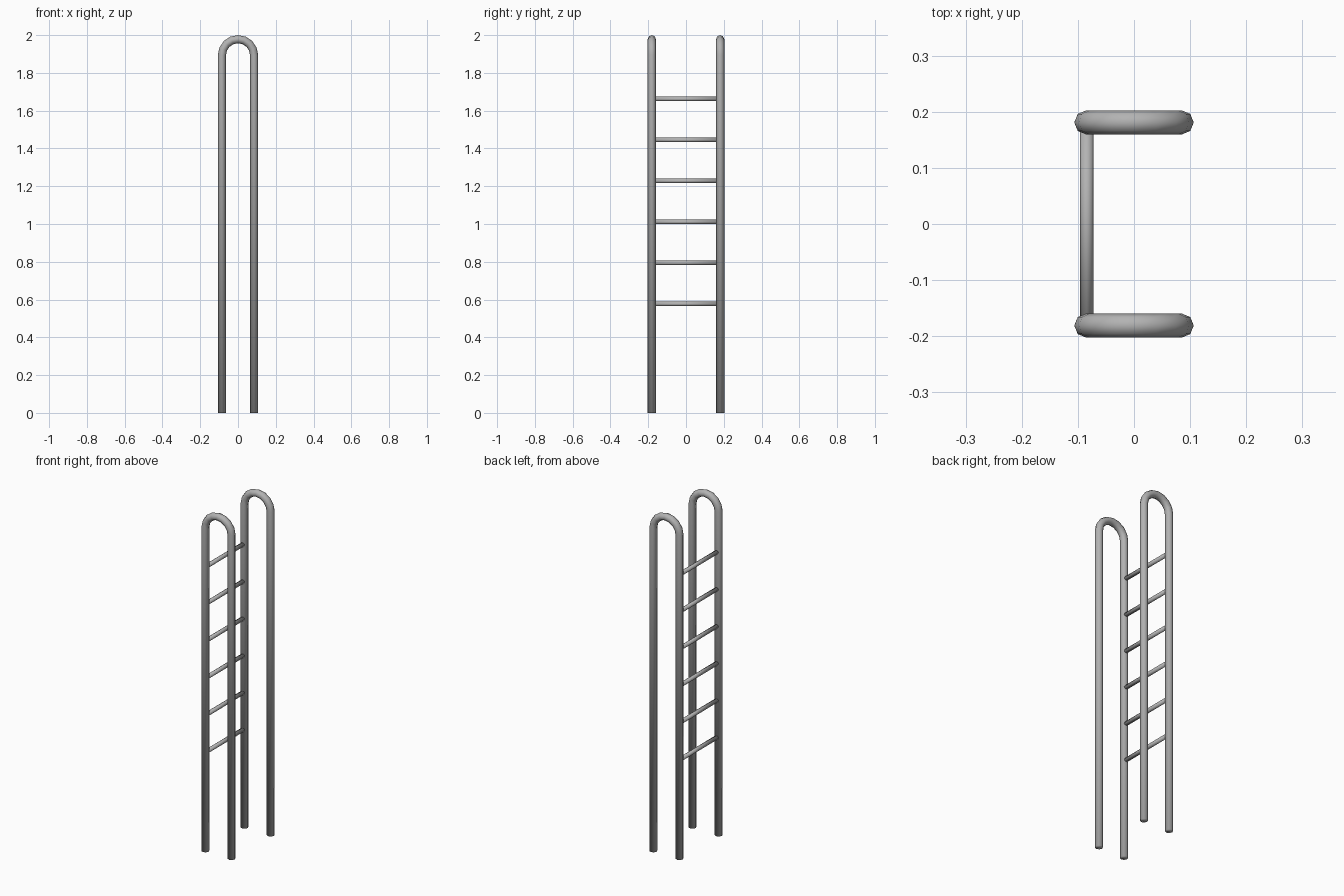
import bpy
import bmesh
import math

if "Cube" in bpy.data.objects:
    bpy.data.objects.remove(bpy.data.objects["Cube"])

PIPE_R = 0.0215     # rail tube radius
RUNG_R = 0.012      # rung tube radius
HALF_X = 0.085      # rail legs at +-x
HALF_Y = 0.181      # rails at +-y
ARC_Z = 2.0 - PIPE_R - HALF_X
ARC_STEPS = 8

metal = bpy.data.materials.new("dark_metal")
metal.diffuse_color = (0.45, 0.45, 0.45, 1)
metal.use_nodes = True
metal.node_tree.nodes["Principled BSDF"].inputs["Base Color"].default_value = metal.diffuse_color


def tube(name, points, radius):
    """Sweep a capped eight-sided tube along a list of points, smooth over the caps."""
    curve = bpy.data.curves.new(name, 'CURVE')
    curve.dimensions = '3D'
    curve.bevel_depth = radius
    curve.bevel_resolution = 2
    curve.use_fill_caps = True
    spline = curve.splines.new('POLY')
    spline.points.add(len(points) - 1)
    for p, co in zip(spline.points, points):
        p.co = (*co, 1)
    obj = bpy.data.objects.new(name, curve)
    bpy.context.collection.objects.link(obj)
    bpy.ops.object.select_all(action='DESELECT')
    obj.select_set(True)
    bpy.context.view_layer.objects.active = obj
    bpy.ops.object.convert(target='MESH')
    mesh = bpy.context.object.data
    bm = bmesh.new()
    bm.from_mesh(mesh)
    bmesh.ops.remove_doubles(bm, verts=bm.verts, dist=1e-5)
    for e in bm.edges:
        e.smooth = True
    for f in bm.faces:
        f.smooth = True
    bm.to_mesh(mesh)
    bm.free()
    mesh.materials.clear()
    mesh.materials.append(metal)


# Two hooped side rails
for side, y in (("front", -HALF_Y), ("back", HALF_Y)):
    path = [(-HALF_X, y, 0)]
    for i in range(ARC_STEPS + 1):
        a = math.pi * (1 - i / ARC_STEPS)
        path.append((HALF_X * math.cos(a), y, ARC_Z + HALF_X * math.sin(a)))
    path.append((HALF_X, y, 0))
    tube(side + "_rail", path, PIPE_R)

# Six rungs between the left legs
for i in range(6):
    z = 0.577 + i * 0.217
    tube(f"rung_{i + 1}", [(-0.084, -HALF_Y, z), (-0.084, HALF_Y, z)], RUNG_R)
